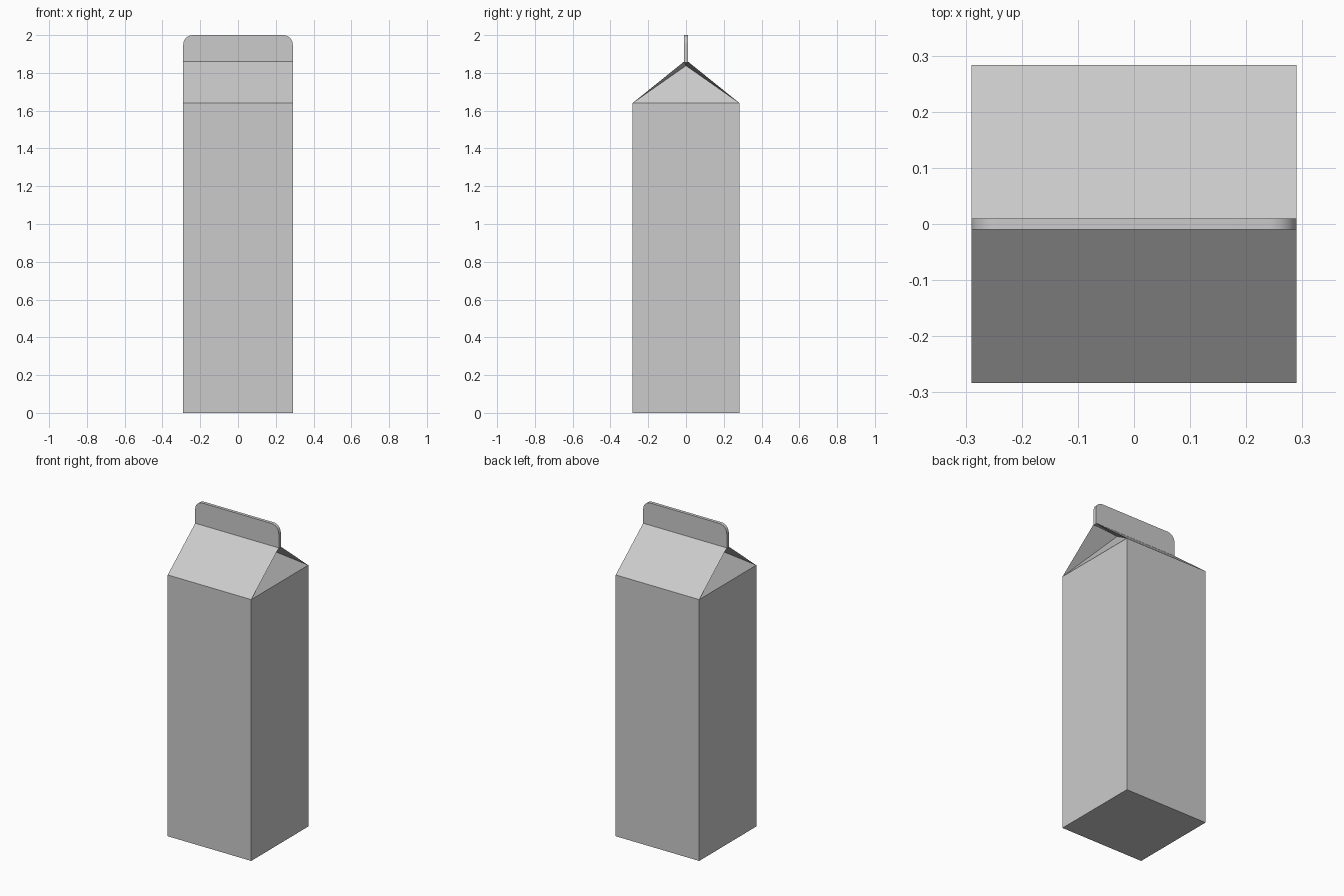
import bpy, bmesh, math

if "Cube" in bpy.data.objects:
    bpy.data.objects.remove(bpy.data.objects["Cube"])

W, D = 0.29, 0.283        # half width, half depth
SHOULDER, RIDGE, TOP = 1.64, 1.86, 2.0
FIN = 0.01                # half thickness of the top seal


def make_object(name, bm):
    bmesh.ops.recalc_face_normals(bm, faces=bm.faces)
    mesh = bpy.data.meshes.new(name)
    bm.to_mesh(mesh)
    bm.free()
    obj = bpy.data.objects.new(name, mesh)
    bpy.context.collection.objects.link(obj)
    return obj


# Carton body with sloped roof and tucked-in gable ends
bm = bmesh.new()


def ring(y, z):
    return [bm.verts.new((-W, y, z)), bm.verts.new((W, y, z))]


profile = [ring(-D, 0), ring(-D, SHOULDER), ring(-FIN, RIDGE),
           ring(FIN, RIDGE), ring(D, SHOULDER), ring(D, 0)]
for i, a in enumerate(profile):
    b = profile[(i + 1) % len(profile)]
    bm.faces.new((a[0], a[1], b[1], b[0]))
for end, sign in ((0, -1), (1, 1)):
    bf, sf, rf, rb, sb, bb = [p[end] for p in profile]
    apex = bm.verts.new((sign * (W - 0.165), 0, RIDGE - 0.022))
    bm.faces.new((bf, bb, sb, sf))
    for a, b in ((sf, sb), (sb, rb), (rb, rf), (rf, sf)):
        bm.faces.new((a, b, apex))
make_object("carton_body", bm)

# Upright seal fin with rounded top corners
bm = bmesh.new()
r = 0.05
outline = [(-W, RIDGE - 0.004), (W, RIDGE - 0.004)]
for cx, start in ((W - r, 0), (-W + r, 90)):
    for k in range(9):
        a = math.radians(start + 90 * k / 8)
        outline.append((cx + r * math.cos(a), TOP - r + r * math.sin(a)))
face = bm.faces.new([bm.verts.new((x, -FIN, z)) for x, z in outline])
ext = bmesh.ops.extrude_face_region(bm, geom=[face], use_keep_orig=True)
verts = [v for v in ext["geom"] if isinstance(v, bmesh.types.BMVert)]
bmesh.ops.translate(bm, verts=verts, vec=(0, 2 * FIN, 0))
fin = make_object("top_seal_fin", bm)
bpy.context.view_layer.objects.active = fin
fin.select_set(True)
bpy.ops.object.shade_smooth_by_angle(angle=math.radians(30))
